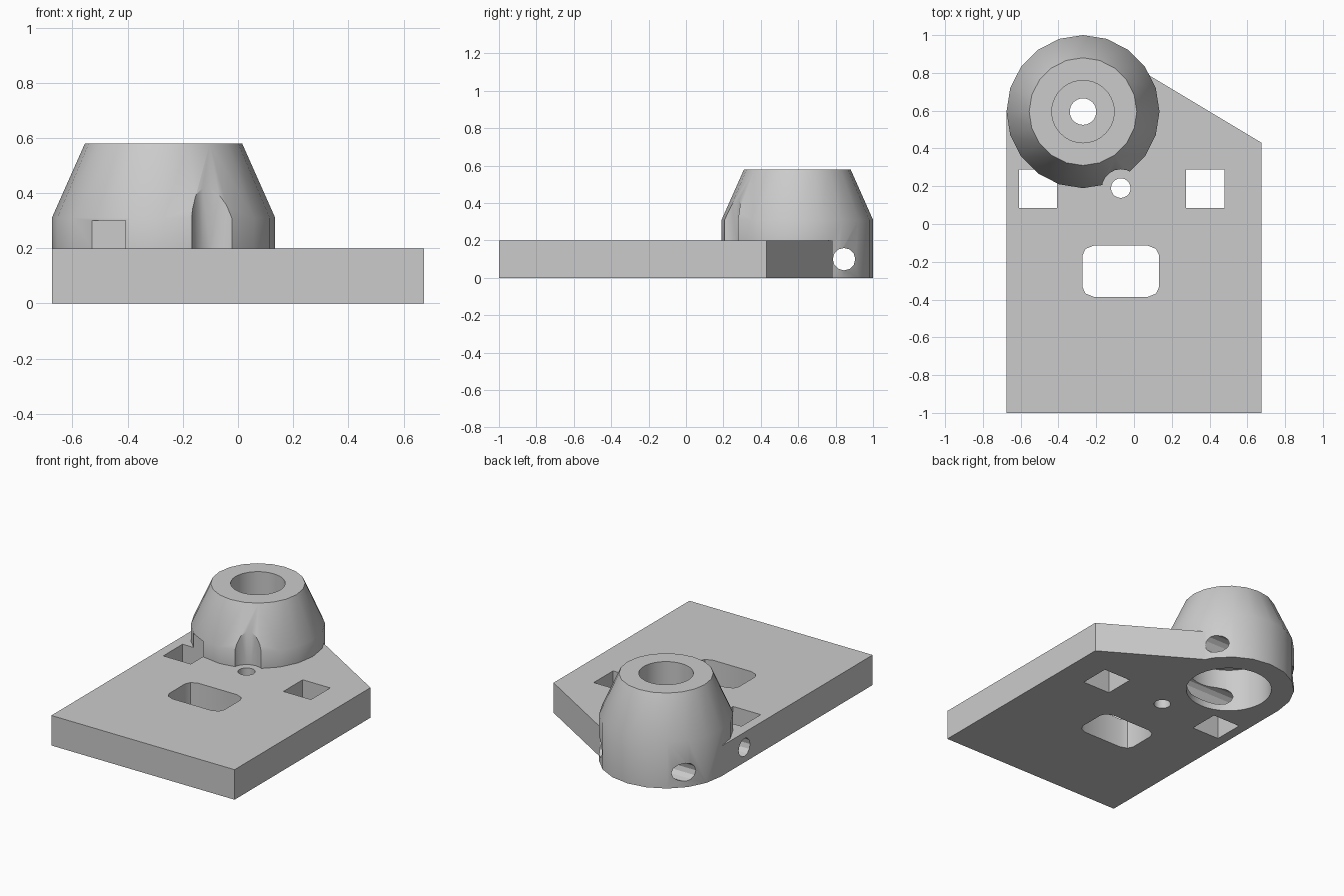
import bpy, bmesh
from math import radians, cos, sin, tau

if "Cube" in bpy.data.objects:
    bpy.data.objects.remove(bpy.data.objects["Cube"])

grey = bpy.data.materials.new("plain grey")
grey.use_nodes = True
colour = (0.6, 0.6, 0.6, 1)
grey.diffuse_color = colour
grey.node_tree.nodes["Principled BSDF"].inputs["Base Color"].default_value = colour


def stack(name, rings):
    """Solid skinned over matching rings of points, capped at both ends."""
    bm = bmesh.new()
    loops = [[bm.verts.new(p) for p in ring] for ring in rings]
    for low, high in zip(loops, loops[1:]):
        for i in range(len(low)):
            j = (i + 1) % len(low)
            bm.faces.new((low[i], low[j], high[j], high[i]))
    bm.faces.new(loops[0][::-1])
    bm.faces.new(loops[-1])
    bmesh.ops.recalc_face_normals(bm, faces=bm.faces)
    mesh = bpy.data.meshes.new(name)
    bm.to_mesh(mesh)
    bm.free()
    mesh.materials.append(grey)
    obj = bpy.data.objects.new(name, mesh)
    bpy.context.collection.objects.link(obj)
    return obj


def prism(name, outline, z0, z1):
    return stack(name, [[(x, y, z) for x, y in outline] for z in (z0, z1)])


def lathe(name, x, y, profile, sides=20):
    angles = [tau * i / sides for i in range(sides)]
    return stack(name, [[(x + r * cos(a), y + r * sin(a), z) for a in angles]
                        for r, z in profile])


def box_outline(x0, x1, y0, y1):
    return [(x0, y0), (x1, y0), (x1, y1), (x0, y1)]


def combine(target, tool, operation):
    mod = target.modifiers.new(operation, 'BOOLEAN')
    mod.operation, mod.solver, mod.object = operation, 'EXACT', tool
    bpy.context.view_layer.objects.active = target
    bpy.ops.object.modifier_apply(modifier=mod.name)
    bpy.data.objects.remove(tool)


BX, BY = -0.27, 0.595   # boss axis
R = 0.405

# Base plate with a slanted back corner that runs into the boss
body = prism("mounting_plate",
             [(-0.675, -1), (0.675, -1), (0.675, 0.43), (0, 0.835),
              (BX, BY), (-0.675, BY)], 0, 0.2)

# Tapered boss, notched above the small screw hole
boss = lathe("boss", BX, BY, [(R, 0), (R, 0.31), (0.285, 0.58)])
combine(boss, lathe("notch", -0.07, 0.19, [(0.1, 0.2), (0.1, 0.8)]), 'DIFFERENCE')
combine(body, boss, 'UNION')

# Stepped bore through the boss, and the small screw hole
cutters = [
    lathe("bore", BX, BY, [(0.265, -0.1), (0.265, 0.29), (0.07, 0.29),
                           (0.07, 0.36), (0.165, 0.36), (0.165, 0.7)], 40),
    lathe("screw_hole", -0.07, 0.19, [(0.052, -0.1), (0.052, 0.3)]),
]

# Pair of square holes
for x in (-0.61, 0.275):
    cutters.append(prism("square_hole", box_outline(x, x + 0.203, 0.085, 0.288), -0.1, 0.3))

# Slot with rounded corners
corner = [(0.203, 0.083), (0.187, 0.118), (0.142, 0.136)]
quarters = [(1, 1, 1), (-1, 1, -1), (-1, -1, 1), (1, -1, -1)]
slot = [(-0.07 + sx * x, -0.25 + sy * y)
        for sx, sy, step in quarters for x, y in corner[::step]]
cutters.append(prism("slot", slot, -0.1, 0.3))

# Pair of cross pin holes either side of the bore
for y in (BY - 0.245, BY + 0.25):
    rings = [[(x, y + 0.06 * cos(tau * i / 12), 0.1 + 0.06 * sin(tau * i / 12))
              for i in range(12)] for x in (BX - 0.5, BX + 0.5)]
    cutters.append(stack("pin_hole", rings))

for cutter in cutters:
    combine(body, cutter, 'DIFFERENCE')

# Smooth the round walls, keep the edges crisp
bpy.ops.object.select_all(action='DESELECT')
body.select_set(True)
bpy.context.view_layer.objects.active = body
bpy.ops.object.shade_smooth_by_angle(angle=radians(28))
